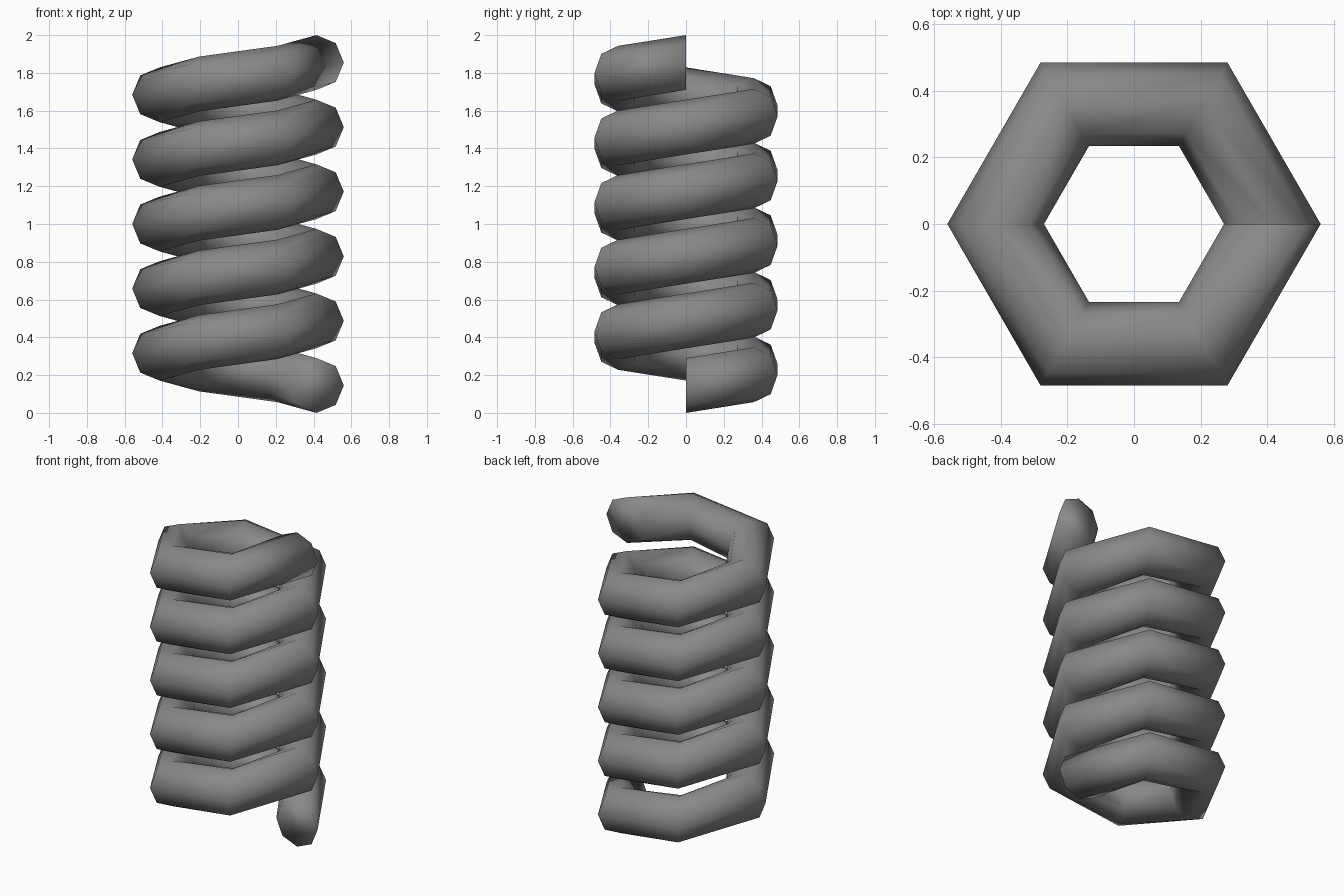
import bpy, bmesh
from math import cos, sin, tau

if "Cube" in bpy.data.objects:
    bpy.data.objects.remove(bpy.data.objects["Cube"], do_unlink=True)

COIL_RADIUS = 0.415
TUBE_RADIUS = 0.145
TURNS, STEPS, SIDES = 5, 6, 8
PITCH = (2 - 2 * TUBE_RADIUS) / TURNS

# Plain grey material
grey = bpy.data.materials.new("grey")
grey.use_nodes = True
colour = (0.25, 0.25, 0.25, 1)
grey.diffuse_color = colour
grey.node_tree.nodes["Principled BSDF"].inputs["Base Color"].default_value = colour

bm = bmesh.new()


def ring(step):
    """Upright octagonal section of the tube at one step of the helix."""
    turn = tau * step / STEPS
    verts = []
    for i in range(SIDES):
        a = tau * i / SIDES
        r = COIL_RADIUS + TUBE_RADIUS * cos(a)
        z = TUBE_RADIUS * (1 + sin(a)) + PITCH * step / STEPS
        verts.append(bm.verts.new((r * cos(turn), r * sin(turn), z)))
    return verts


# Tube walls between neighbouring sections
rings = [ring(s) for s in range(TURNS * STEPS + 1)]
for low, high in zip(rings, rings[1:]):
    for i in range(SIDES):
        j = (i + 1) % SIDES
        bm.faces.new((low[i], low[j], high[j], high[i]))

# End caps
bm.faces.new(rings[0])
bm.faces.new(rings[-1])
bmesh.ops.recalc_face_normals(bm, faces=bm.faces)

# Whole spring is smooth shaded, including the ends
for face in bm.faces:
    face.smooth = True

mesh = bpy.data.meshes.new("coil_spring")
bm.to_mesh(mesh)
bm.free()
mesh.materials.append(grey)
bpy.context.collection.objects.link(bpy.data.objects.new("coil_spring", mesh))
